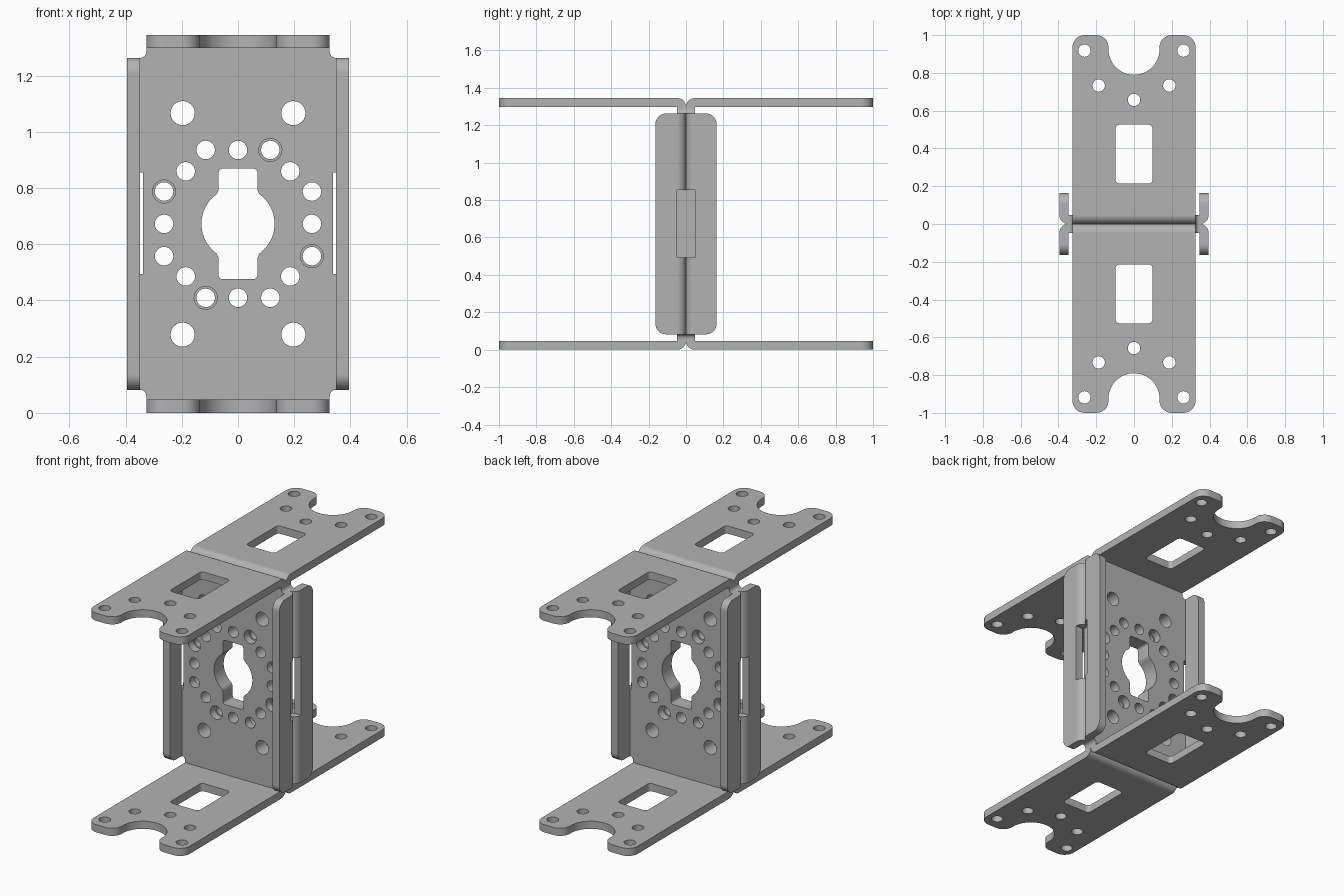
import bpy
import bmesh
from math import cos, sin, radians, pi

cube = bpy.data.objects.get("Cube")
if cube:
    bpy.data.objects.remove(cube, do_unlink=True)

H = 1.345    # overall height
T = 0.047    # sheet thickness
MID = H / 2
INNER = 0.348   # inner face of the side wings
HALF = 0.326    # half width of the long flanges

steel = bpy.data.materials.new("steel_grey")
steel.use_nodes = True
steel.diffuse_color = (0.448, 0.448, 0.448, 1)
steel.node_tree.nodes["Principled BSDF"].inputs["Base Color"].default_value = steel.diffuse_color


def arc(cx, cy, r, a0, a1, n=8):
    angles = [radians(a0 + (a1 - a0) * i / n) for i in range(n + 1)]
    return [(cx + r * cos(a), cy + r * sin(a)) for a in angles]


def circle(cx, cy, r):
    return arc(cx, cy, r, 0, 345, 23)


def four_way(quarter, cx, cy):
    """Mirror a first-quadrant path into a closed outline."""
    back = quarter[::-1]
    pts = (quarter + [(-x, y) for x, y in back]
           + [(-x, -y) for x, y in quarter] + [(x, -y) for x, y in back])
    return [(cx + x, cy + y) for x, y in pts]


def rounded_rect(cx, cy, hx, hy, r):
    return four_way(arc(hx - r, hy - r, r, 0, 90, 5), cx, cy)


def add_prism(bm, outline, axis, lo, hi):
    place = {"x": lambda u, v, w: (w, u, v),
             "y": lambda u, v, w: (u, w, v),
             "z": lambda u, v, w: (u, v, w)}[axis]
    rings = [[bm.verts.new([round(c, 5) for c in place(u, v, w)]) for u, v in outline]
             for w in (lo, hi)]
    faces = [bm.faces.new(rings[0]), bm.faces.new(rings[1][::-1])]
    for i in range(len(outline)):
        j = (i + 1) % len(outline)
        faces.append(bm.faces.new((rings[0][j], rings[0][i], rings[1][i], rings[1][j])))
    bmesh.ops.recalc_face_normals(bm, faces=faces)


def round_tips(bm, y, r):
    """Round the free corners of the sheet ending at the given y."""
    edges = [e for e in bm.edges
             if all(abs(v.co.y - y) < 1e-4 for v in e.verts)
             and abs(e.calc_length() - T) < 1e-3]
    bmesh.ops.bevel(bm, geom=edges, offset=r, segments=8, profile=0.5, affect="EDGES")


def finish(bm, name):
    mesh = bpy.data.meshes.new(name)
    bm.to_mesh(mesh)
    bm.free()
    obj = bpy.data.objects.new(name, mesh)
    bpy.context.collection.objects.link(obj)
    return obj


def activate(obj):
    bpy.ops.object.select_all(action="DESELECT")
    obj.select_set(True)
    bpy.context.view_layer.objects.active = obj


def combine(obj, tool, operation):
    mod = obj.modifiers.new(operation.lower(), "BOOLEAN")
    mod.operation = operation
    mod.solver = "EXACT"
    mod.object = tool
    activate(obj)
    bpy.ops.object.modifier_apply(modifier=mod.name)
    bpy.data.objects.remove(tool, do_unlink=True)


# Long channel: web with top and bottom flanges
bm = bmesh.new()
top = arc(-T, H - T, T, 0, 90) + [(-1, H), (-1, H - T), (-T, H - T)]
add_prism(bm, top + [(y, H - z) for y, z in top[::-1]], "x", -HALF, HALF)
round_tips(bm, -1, 0.065)
bracket = finish(bm, "front_bracket")

# Side channel: web with left and right wings
bm = bmesh.new()
wing = [(INNER, -T), (INNER, -0.163), (INNER + T, -0.163)] + arc(INNER, -T, T, 0, 90)
add_prism(bm, wing + [(-x, y) for x, y in wing[::-1]], "z", 0.082, H - 0.082)
round_tips(bm, -0.163, 0.055)
combine(bracket, finish(bm, "side_wings"), "UNION")

# Web plate with the small relief fillets at its corners
bm = bmesh.new()
relief = INNER - HALF
corner = arc(INNER, MID - 0.082 + relief, relief, 270, 180, 5) + [(HALF, MID - 0.053)]
add_prism(bm, four_way(corner, 0, MID), "y", -T, 0)
combine(bracket, finish(bm, "web_plate"), "UNION")

# Holes and openings
bm = bmesh.new()


def cut_web(outline):
    add_prism(bm, outline, "y", -0.12, 0.1)


def cut_flanges(outline):
    add_prism(bm, outline, "z", -0.1, H + 0.1)


# Central round opening with a vertical slot
opening = arc(0, 0, 0.13, 4, 54, 10) + [(0.069, 0.12)] + arc(0.054, 0.182, 0.015, 0, 90, 4)
cut_web(four_way(opening, 0, MID))

# Ring of web holes, four of them larger
for sx in (-1, 1):
    for sz in (-1, 1):
        cut_web(circle(0.197 * sx, MID + 0.394 * sz, 0.043))
        cut_web(circle(0.186 * sx, MID + 0.187 * sz, 0.033))
        wide = 0.041 if sx == sz else 0.033
        cut_web(circle(0.115 * sx, MID + 0.263 * sz, wide))
        wide = 0.041 if sx != sz else 0.033
        cut_web(circle(0.263 * sx, MID + 0.115 * sz, wide))
    cut_web(circle(0.263 * sx, MID, 0.033))
    cut_web(circle(0, MID + 0.263 * sx, 0.033))

    # Flange screw holes
    cut_flanges(circle(0.262 * sx, -0.918, 0.033))
    cut_flanges(circle(0.187 * sx, -0.733, 0.033))

    # Slot through the side wing bend
    lo, hi = sorted((0.338 * sx, 0.5 * sx))
    add_prism(bm, [(-0.049, 0.494), (0.1, 0.494), (0.1, 0.855), (-0.049, 0.855)], "x", lo, hi)

cut_flanges(circle(0, -0.657, 0.033))
cut_flanges(rounded_rect(0, -0.37, 0.098, 0.156, 0.022))

# Flared U-shaped notch at the flange tip
cut_flanges(arc(-0.2, -0.935, 0.065, -90, 0)
            + arc(0, -0.925, 0.135, 180, 0, 24)
            + arc(0.2, -0.935, 0.065, 180, 270)
            + [(0.2, -1.1), (-0.2, -1.1)])
combine(bracket, finish(bm, "hole_cutters"), "DIFFERENCE")

# Surface finish
bracket.data.materials.clear()
bracket.data.materials.append(steel)
for poly in bracket.data.polygons:
    poly.material_index = 0
activate(bracket)
bpy.ops.object.shade_smooth_by_angle(angle=radians(30))
weighted = bracket.modifiers.new("flat_panels", "WEIGHTED_NORMAL")
weighted.keep_sharp = True

# Second bracket, back to back with the first
back = bracket.copy()
back.name = "back_bracket"
back.rotation_euler.z = pi
bpy.context.collection.objects.link(back)
